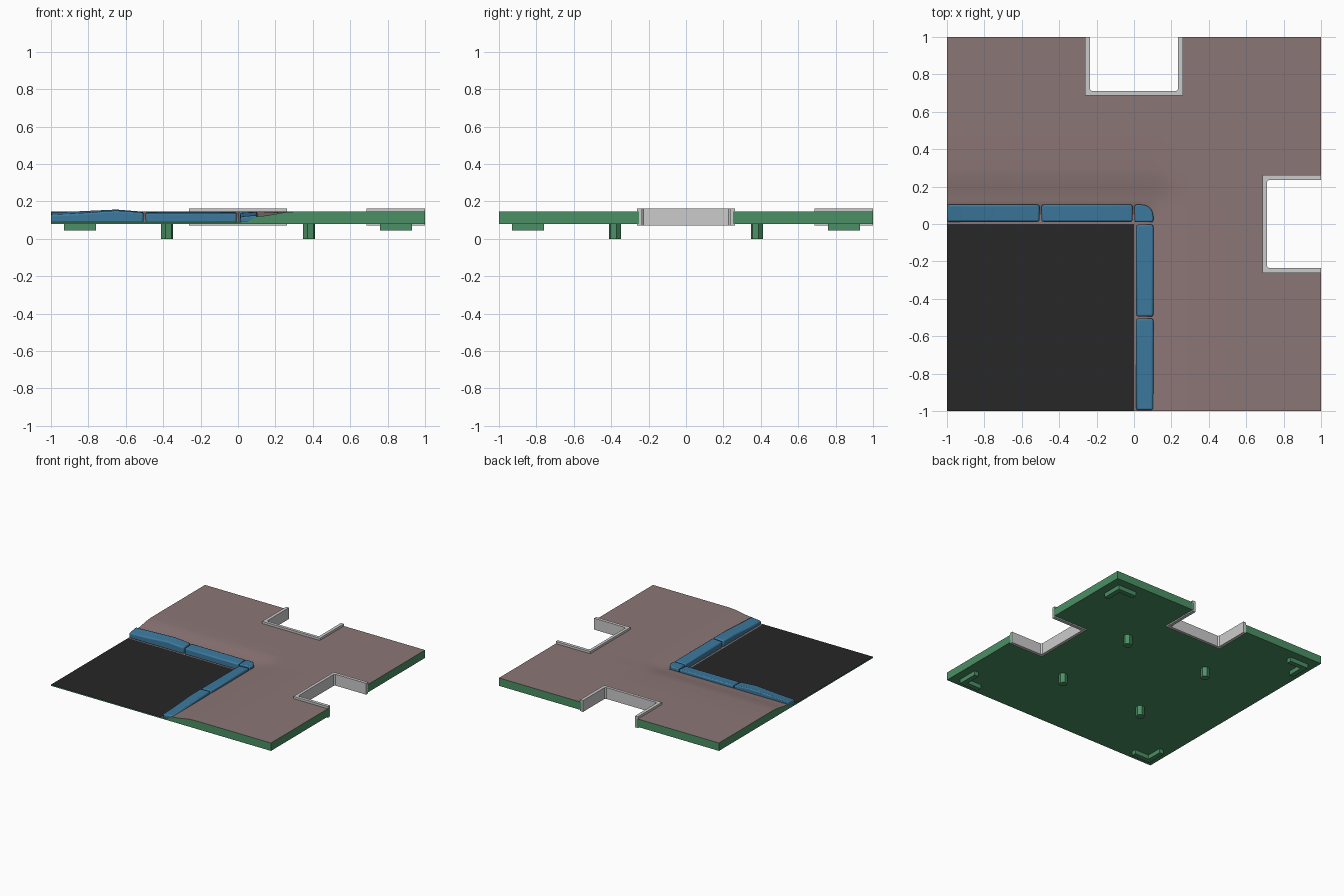
import bpy, bmesh
from math import hypot, sin, cos, pi

if "Cube" in bpy.data.objects:
    bpy.data.objects.remove(bpy.data.objects["Cube"])


def mat(name, rgb):
    m = bpy.data.materials.new(name)
    m.diffuse_color = (*rgb, 1)
    m.use_nodes = True
    m.node_tree.nodes["Principled BSDF"].inputs["Base Color"].default_value = m.diffuse_color
    return m


GREEN = mat("green", (0.07, 0.28, 0.13))
PAVING = mat("paving", (0.26, 0.18, 0.18))
ROAD = mat("asphalt", (0.02, 0.02, 0.02))
BLUE = mat("kerb_blue", (0.045, 0.19, 0.34))


def finish(bm, name, mats=(), bevel=0, smooth=True):
    bmesh.ops.recalc_face_normals(bm, faces=bm.faces[:])
    me = bpy.data.meshes.new(name)
    bm.to_mesh(me)
    bm.free()
    ob = bpy.data.objects.new(name, me)
    bpy.context.collection.objects.link(ob)
    for m in mats:
        me.materials.append(m)
    if bevel:
        b = ob.modifiers.new("bevel", 'BEVEL')
        b.width, b.segments, b.limit_method = bevel, 2, 'ANGLE'
        b.angle_limit = 0.6
    if smooth:
        bpy.ops.object.select_all(action='DESELECT')
        ob.select_set(True)
        bpy.context.view_layer.objects.active = ob
        bpy.ops.object.shade_smooth_by_angle(angle=0.5)
    return ob


def prism(name, pts, z0, z1, mats=(), bevel=0, smooth=False):
    bm = bmesh.new()
    f = bm.faces.new([bm.verts.new((x, y, z0)) for x, y in pts])
    ext = bmesh.ops.extrude_face_region(bm, geom=[f])
    for v in ext["geom"]:
        if isinstance(v, bmesh.types.BMVert):
            v.co.z = z1
    return finish(bm, name, mats, bevel, smooth)


# Tile: road corner, paving that dips towards the kerb, green sides and base
def height(x, y):
    if x <= 0.051 and y <= 0.051:
        return 0.09
    t = min(hypot(max(x - 0.1, 0), max(y - 0.1, 0)) / 0.2, 1)
    return 0.145 - 0.025 * (1 - t * t * (3 - 2 * t))


lines = [-1, -.75, -.5, -.25, 0, .05, .1, .13, .16, .2, .25, .3, .5, .7, 1]
bm = bmesh.new()
grid = {(i, j): bm.verts.new((x, y, height(x, y)))
        for i, x in enumerate(lines) for j, y in enumerate(lines)}
for i in range(len(lines) - 1):
    for j in range(len(lines) - 1):
        cx, cy = (lines[i] + lines[i + 1]) / 2, (lines[j] + lines[j + 1]) / 2
        if (cy > .7 and abs(cx) < .25) or (cx > .7 and abs(cy) < .25):
            continue
        f = bm.faces.new([grid[i, j], grid[i + 1, j], grid[i + 1, j + 1], grid[i, j + 1]])
        f.material_index = 2 if cx < 0 and cy < 0 else 1
bmesh.ops.delete(bm, geom=[v for v in bm.verts if not v.link_faces], context='VERTS')
top = set(bm.faces)
ext = bmesh.ops.extrude_edge_only(bm, edges=[e for e in bm.edges if e.is_boundary])
for v in ext["geom"]:
    if isinstance(v, bmesh.types.BMVert):
        v.co.z = 0.08
bmesh.ops.contextual_create(bm, geom=[e for e in bm.edges if e.is_boundary])
for f in bm.faces:
    if f not in top:
        f.material_index = 0
finish(bm, "paving_tile", (GREEN, PAVING, ROAD))

# Grey trims lining the two notches
U = [(-.262, 1), (-.262, .688), (.262, .688), (.262, 1),
     (.236, 1), (.236, .722), (.226, .712), (-.226, .712), (-.236, .722), (-.236, 1)]
prism("back_notch_trim", U, 0.07, 0.163)
prism("right_notch_trim", [(y, x) for x, y in U], 0.07, 0.163)


# Kerb stones: stations are (position, road-side height, paving-side height)
def kerb(name, stations, swap):
    bm = bmesh.new()
    rings = []
    for t, zi, zo in stations:
        ring = []
        for w, z in ((.012, .085), (.012, zi), (.103, zo), (.103, .085)):
            ring.append(bm.verts.new((w, t, z) if swap else (t, w, z)))
        rings.append(ring)
    for a, b in zip(rings, rings[1:]):
        for k in range(4):
            n = (k + 1) % 4
            bm.faces.new((a[k], a[n], b[n], b[k]))
    bm.faces.new(rings[0])
    bm.faces.new(rings[-1])
    finish(bm, name, (BLUE,), 0.009)


kerb("left_kerb_inner", [(-.494, .138, .143), (-.008, .138, .143)], False)
kerb("left_kerb_outer", [(-1, .128, .143), (-.88, .133, .147), (-.65, .15, .157),
                         (-.506, .14, .145)], False)
kerb("front_kerb_inner", [(-.494, .138, .143), (-.004, .138, .143)], True)
kerb("front_kerb_outer", [(-.995, .118, .126), (-.88, .122, .13), (-.65, .138, .143),
                          (-.506, .14, .144)], True)
arc = [(.043 + .06 * cos(k * pi / 16), .043 + .06 * sin(k * pi / 16)) for k in range(9)]
prism("corner_kerb", [(.003, .01), (.103, .01)] + arc + [(.003, .103)],
      .085, .145, (BLUE,), 0.008, True)

# Underside: corner brackets and locating pegs, one set per quadrant
L = [(.93, .93), (.76, .93), (.76, .89), (.89, .89), (.89, .76), (.93, .76)]
for sx in (-1, 1):
    for sy in (-1, 1):
        tag = ("left" if sx < 0 else "right") + ("_front" if sy < 0 else "_back")
        prism("corner_bracket_" + tag, [(sx * x, sy * y) for x, y in L], .045, .082, (GREEN,))
        hexagon = [(sx * .38 + .034 * cos(k * pi / 3 + pi / 12),
                    sy * .38 + .034 * sin(k * pi / 3 + pi / 12)) for k in range(6)]
        prism("peg_" + tag, hexagon, 0, .082, (GREEN,))
